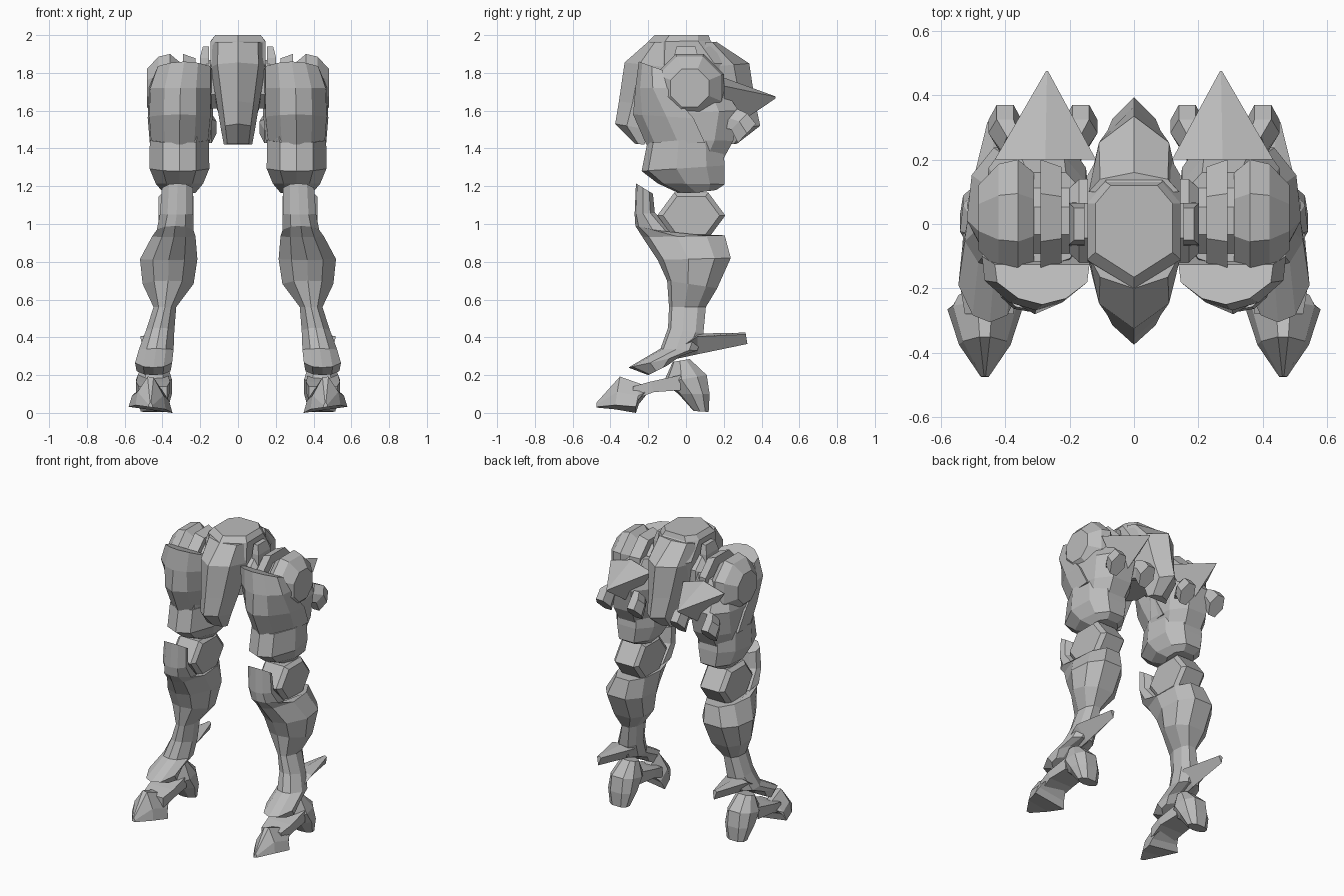
import bpy, bmesh, math

grey = bpy.data.materials.new("grey armour")
grey.diffuse_color = (0.5, 0.5, 0.5, 1)

# Cross-section templates: u = sideways -1..1, t = 0..1 from point A to point B
RIDGED = [(0, 0), (.55, .08), (1, .42), (.9, .78), (.45, 1),
          (-.45, 1), (-.9, .78), (-1, .42), (-.55, .08)]
FRONT = [(0, 0), (.5, .15), (.95, .55), (1, 1), (-1, 1), (-.95, .55), (-.5, .15)]
PELVIS = [(0, 0), (1, .27), (1, .8), (.6, 1), (-.6, 1), (-1, .8), (-1, .27)]
WEDGE = [(0, 0), (.75, .35), (1, 1), (-1, 1), (-.75, .35)]
HEX = [(-.5, 0), (.5, 0), (1, .5), (.5, 1), (-.5, 1), (-1, .5)]
TOE = [(-1, 0), (1, 0), (.85, .45), (.2, 1), (-.2, 1), (-.85, .45)]
DIAMOND = [(0, 0), (1, .85), (0, 1), (-1, .85)]
BOX = [(-1, 0), (1, 0), (1, 1), (-1, 1)]


def skin(name, rings, mirror):
    """Join point rings into a closed flat-shaded solid."""
    bm = bmesh.new()
    vs = [[bm.verts.new(p) for p in r] for r in rings]
    n = len(rings[0])
    for a, b in zip(vs, vs[1:]):
        for i in range(n):
            j = (i + 1) % n
            bm.faces.new((a[i], a[j], b[j], b[i]))
    bm.faces.new(vs[0])
    bm.faces.new(vs[-1])
    bmesh.ops.recalc_face_normals(bm, faces=bm.faces)
    me = bpy.data.meshes.new(name)
    bm.to_mesh(me)
    bm.free()
    me.materials.append(grey)
    ob = bpy.data.objects.new(name, me)
    bpy.context.collection.objects.link(ob)
    if mirror:
        ob.modifiers.new("mirror", 'MIRROR').use_mirror_merge = False
    return ob


def loft(name, shape, sections, mirror=True, roll=0.0):
    """Sections: centre x, half width, y and z of point A, y and z of point B."""
    rings = [[(cx + u * hx, ya + (yb - ya) * t, za + (zb - za) * t + roll * u * hx)
              for u, t in shape] for cx, hx, ya, za, yb, zb in sections]
    return skin(name, rings, mirror)


def lathe(name, profile, cy, cz, n=8, sz=1.0, turn=0.0, mirror=True):
    """Turned part along x: profile of (x, radius)."""
    rings = []
    for x, r in profile:
        rings.append([(x, cy + r * math.cos(turn + i * math.tau / n),
                       cz + sz * r * math.sin(turn + i * math.tau / n)) for i in range(n)])
    return skin(name, rings, mirror)


# Pelvis block with hanging front and rear plates, and hip axle
loft("pelvis", PELVIS, [
    (0, .12, -.165, 2, .12, 2), (0, .145, -.2, 1.965, .13, 1.97),
    (0, .145, -.25, 1.85, .25, 1.85), (0, .11, -.22, 1.6, .22, 1.6)], False)
loft("pelvis_front_plate", WEDGE, [
    (0, .14, -.2, 1.965, -.1, 1.96), (0, .145, -.325, 1.855, -.1, 1.83),
    (0, .11, -.355, 1.65, -.15, 1.62), (0, .09, -.375, 1.53, -.2, 1.5),
    (0, .075, -.27, 1.425, -.22, 1.42)], False)
loft("pelvis_rear_plate", WEDGE, [
    (0, .14, .16, 1.965, .1, 1.96), (0, .145, .335, 1.85, .1, 1.83),
    (0, .11, .365, 1.65, .15, 1.62), (0, .09, .393, 1.52, .2, 1.5),
    (0, .075, .27, 1.425, .22, 1.42)], False)
lathe("hip_axle", [(-.32, .11), (-.2, .11), (-.17, .14), (.17, .14), (.2, .11), (.32, .11)],
      .01, 1.74, turn=math.pi / 8, mirror=False)
loft("hip_block", BOX, [(.178, .024, -.07, 1.75, .07, 1.75), (.178, .024, -.065, 1.88, .065, 1.88),
                        (.17, .016, -.05, 1.94, .05, 1.94)])

# Hip discs
lathe("hip_inner_disc", [(.225, .17), (.29, .195)], .02, 1.72, turn=math.pi / 8)
lathe("hip_outer_disc", [(.31, .15), (.36, .195), (.42, .18), (.482, .11)],
      .02, 1.72, turn=math.pi / 8)

# Thigh core, front armour and knee cup
loft("thigh_core", RIDGED, [
    (.27, .13, -.13, 1.78, .16, 1.78), (.285, .15, -.15, 1.7, .21, 1.7),
    (.3, .168, -.2, 1.58, .28, 1.6), (.305, .158, -.2, 1.45, .25, 1.44),
    (.31, .13, -.2, 1.35, .19, 1.33)])
loft("thigh_front_armour", FRONT, [
    (.285, .147, -.25, 1.86, -.125, 1.815), (.305, .167, -.268, 1.72, -.1, 1.72),
    (.308, .17, -.28, 1.58, .04, 1.56), (.31, .157, -.21, 1.42, .1, 1.43)])
loft("knee_cup", RIDGED, [
    (.31, .157, -.205, 1.43, .19, 1.46), (.31, .158, -.235, 1.28, .205, 1.31),
    (.31, .125, -.15, 1.215, .205, 1.21), (.31, .085, -.02, 1.155, .16, 1.18)])

# Rear fin and twin thrusters on the thigh
loft("thigh_rear_fin", DIAMOND, [(.275, .157, .2, 1.48, .2, 1.775),
                                 (.27, .003, .475, 1.665, .475, 1.675)])
for label, x in (("outer", .4), ("inner", .165)):
    loft(label + "_thruster", HEX, [
        (.275 + (x - .275) * .8, .038, .19, 1.51, .27, 1.61),
        (x, .052, .24, 1.5, .325, 1.585), (x, .052, .275, 1.43, .37, 1.53)])

# Knee joint
lathe("knee_joint", [(.235, .15), (.255, .18), (.395, .18), (.42, .15)],
      .028, 1.045, n=6, sz=.78)

# Shin with calf, leaning outward to the ankle
loft("shin", RIDGED, [
    (.32, .083, -.265, 1.215, -.175, 1.16), (.325, .088, -.272, 1.05, -.165, 1.06),
    (.333, .097, -.268, .99, -.05, .94), (.34, .115, -.23, .93, .205, .94),
    (.367, .152, -.15, .81, .237, .82), (.37, .135, -.1, .7, .165, .66),
    (.387, .06, -.09, .56, .105, .56), (.412, .075, -.095, .45, .092, .42),
    (.433, .092, -.135, .34, .06, .33), (.447, .098, -.305, .24, -.03, .3),
    (.447, .09, -.2, .2, -.1, .25)])
loft("ankle_spur", DIAMOND, [
    (.435, .07, -.08, .28, -.02, .36), (.433, .085, .06, .31, .06, .42),
    (.44, .015, .325, .365, .315, .425)])

# Foot: heel, link and hoof toe
loft("heel", RIDGED, [
    (.44, .06, -.07, .27, .02, .285), (.445, .095, -.12, .16, .11, .2),
    (.445, .095, -.04, .1, .125, .1), (.445, .07, .04, .01, .12, .005)])
loft("foot_link", BOX, [(.45, .075, -.28, .07, -.28, .14), (.45, .09, -.17, .11, -.19, .165),
                        (.45, .08, -.03, .12, -.03, .2)])
loft("toe", TOE, [
    (.463, .012, -.475, .03, -.473, .055), (.463, .08, -.375, .03, -.35, .19),
    (.463, .116, -.265, .016, -.24, .15), (.46, .1, -.25, .06, -.185, .135)], roll=.14)
